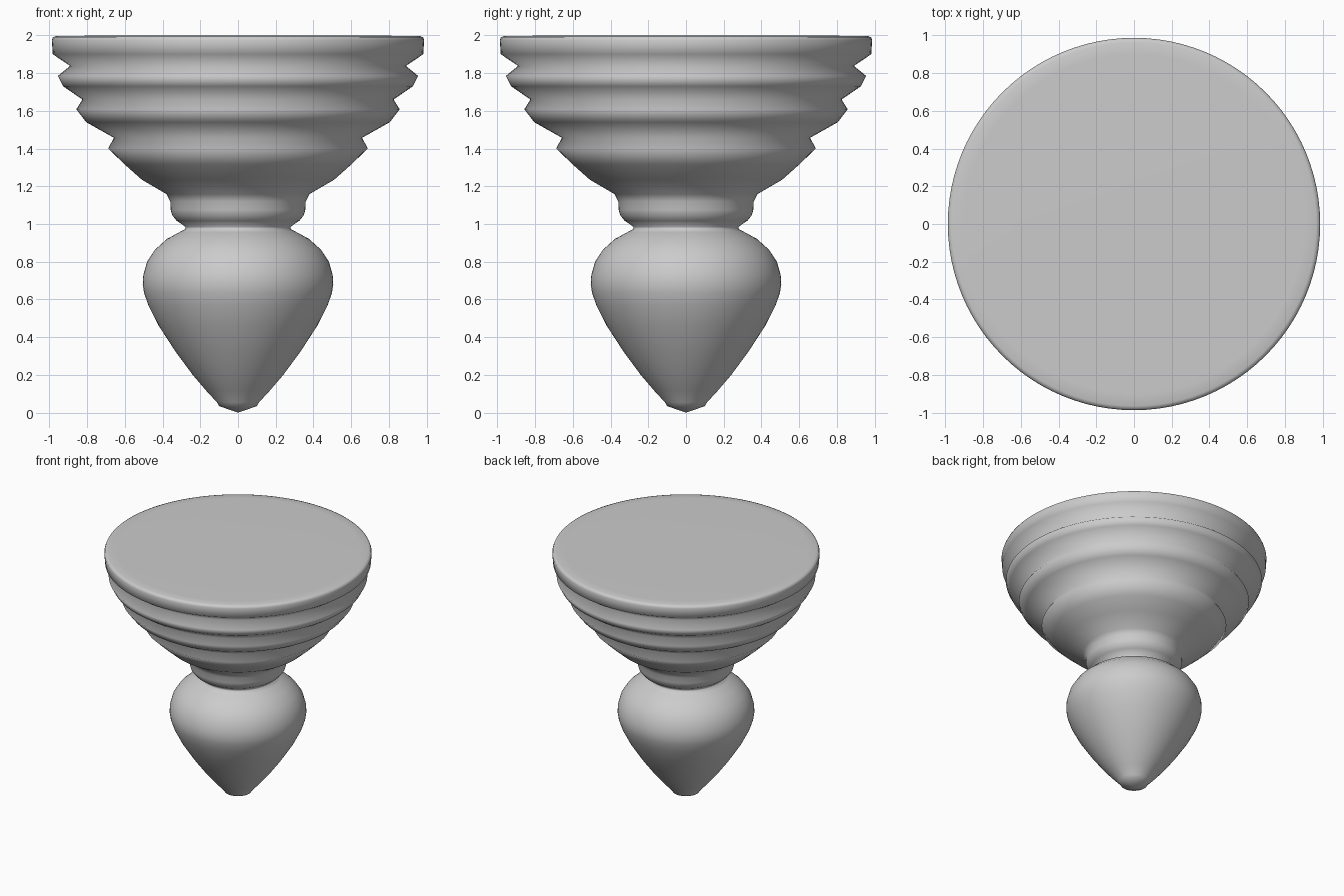
import bpy, bmesh
from math import tau
from mathutils import Vector

SEGMENTS = 96

# Radius / height outline, from the bottom tip up to the flat top
drop = [(0, 0), (0.05, 0.017), (0.10, 0.035), (0.112, 0.055), (0.17, 0.118),
        (0.24, 0.20), (0.33, 0.322), (0.42, 0.46), (0.475, 0.568), (0.498, 0.635),
        (0.505, 0.68), (0.502, 0.73), (0.482, 0.80), (0.44, 0.864),
        (0.375, 0.922), (0.31, 0.957), (0.28, 0.973)]
collar = [(0.278, 0.985), (0.325, 1.017), (0.348, 1.045), (0.357, 1.075),
          (0.359, 1.12), (0.378, 1.158)]
stepped_cap = [(0.51, 1.235), (0.60, 1.315), (0.688, 1.40), (0.658, 1.457),
               (0.805, 1.54), (0.857, 1.608), (0.825, 1.66), (0.927, 1.73),
               (0.955, 1.785), (0.89, 1.838), (0.982, 1.90), (0.987, 1.975),
               (0.981, 1.99), (0.965, 1.996), (0.90, 1.997), (0.62, 2.0), (0, 2.0)]


def lathe(name, outline):
    bm = bmesh.new()
    verts = [bm.verts.new((r, 0, z)) for r, z in outline]
    edges = [bm.edges.new(pair) for pair in zip(verts, verts[1:])]
    bmesh.ops.spin(bm, geom=verts + edges, cent=Vector(), axis=(0, 0, 1),
                   angle=tau, steps=SEGMENTS)
    # Close the seam and the two poles
    bmesh.ops.remove_doubles(bm, verts=bm.verts, dist=0.0005)
    bmesh.ops.recalc_face_normals(bm, faces=bm.faces)
    for face in bm.faces:
        face.smooth = True
    mesh = bpy.data.meshes.new(name)
    bm.to_mesh(mesh)
    bm.free()
    obj = bpy.data.objects.new(name, mesh)
    bpy.context.collection.objects.link(obj)
    return obj


# One continuous turned pendant: drop, collar and stepped cap
lathe("turned_pendant", drop + collar + stepped_cap)
